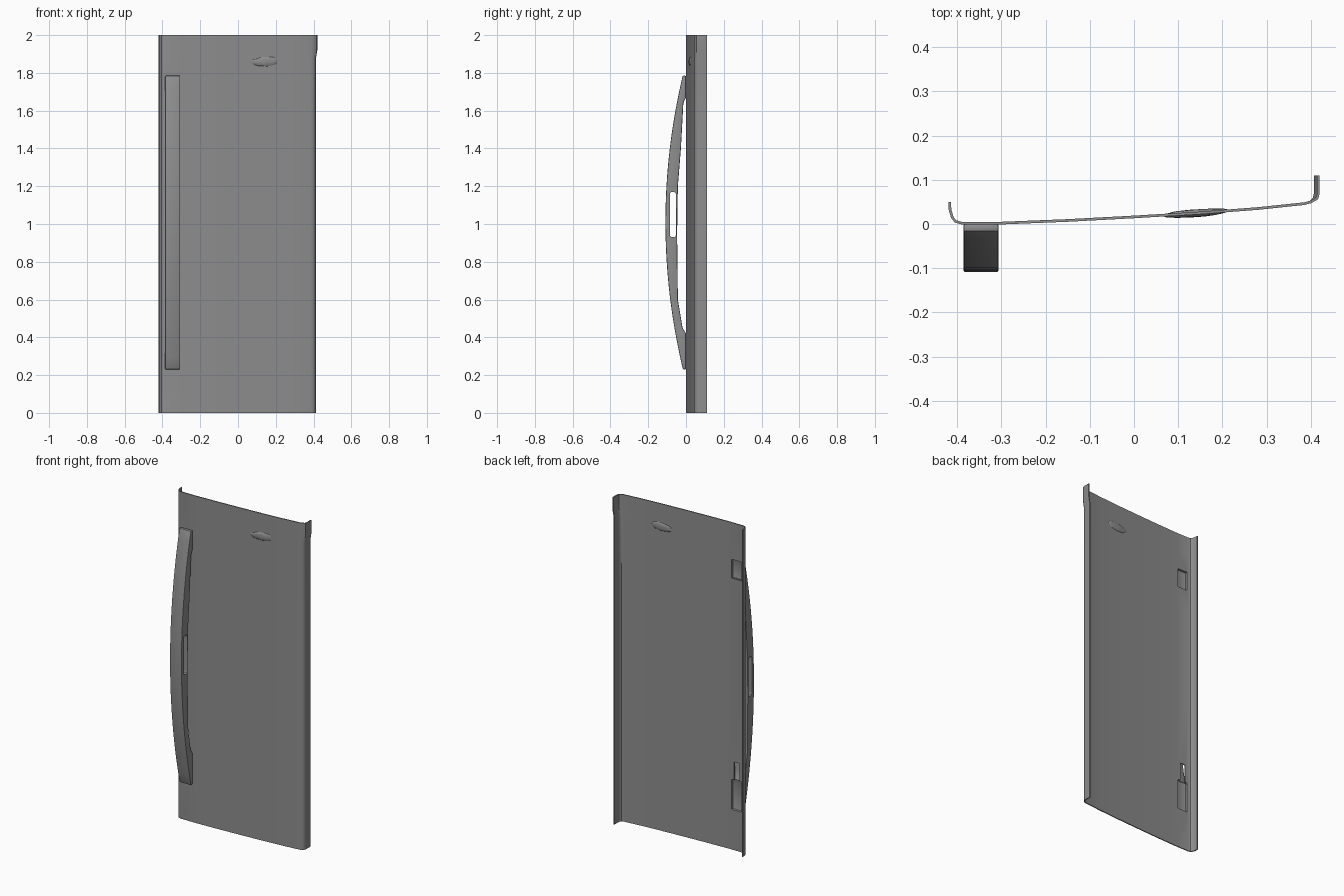
import bpy, bmesh, random
from mathutils import Vector

if "Cube" in bpy.data.objects:
    bpy.data.objects.remove(bpy.data.objects["Cube"])
random.seed(4)

steel = bpy.data.materials.new("grey_steel")
steel.use_nodes = True
GREY = (0.27, 0.27, 0.27, 1)
steel.diffuse_color = GREY
steel.node_tree.nodes["Principled BSDF"].inputs["Base Color"].default_value = GREY


def make(name, bm):
    bmesh.ops.recalc_face_normals(bm, faces=bm.faces)
    mesh = bpy.data.meshes.new(name)
    bm.to_mesh(mesh)
    bm.free()
    obj = bpy.data.objects.new(name, mesh)
    bpy.context.collection.objects.link(obj)
    mesh.materials.append(steel)
    return obj


def box(name, x, y, z, bevel=0.008):
    bm = bmesh.new()
    bmesh.ops.create_cube(bm, size=1)
    for v in bm.verts:
        v.co = [a + (b - a) * (c + 0.5) for (a, b), c in zip((x, y, z), v.co)]
    bmesh.ops.bevel(bm, geom=bm.edges[:], offset=bevel, segments=2,
                    profile=0.5, affect='EDGES')
    obj = make(name, bm)
    obj.hide_render = True
    return obj


def cut(obj, cutter):
    mod = obj.modifiers.new("cut", 'BOOLEAN')
    mod.operation = 'DIFFERENCE'
    mod.solver = 'EXACT'
    mod.object = cutter


def finish(obj, angle=0.6):
    bpy.ops.object.select_all(action='DESELECT')
    obj.select_set(True)
    bpy.context.view_layer.objects.active = obj
    bpy.ops.object.convert(target='MESH')
    bpy.ops.object.shade_smooth_by_angle(angle=angle)


def lerp_table(table, t):
    for (a, va), (b, vb) in zip(table, table[1:]):
        if a <= t <= b:
            return va + (vb - va) * (t - a) / (b - a)


# Door panel: gently curved sheet with a lip on one side and a flange on the other
plan = [(-0.417, 0.05), (-0.416, 0.032), (-0.411, 0.015), (-0.404, 0.006), (-0.39, 0.002),
        (-0.3, 0.002), (-0.15, 0.008), (0, 0.016), (0.15, 0.025), (0.28, 0.035), (0.385, 0.046),
        (0.4, 0.05), (0.407, 0.058), (0.41, 0.07), (0.41, 0.11)]
bm = bmesh.new()
rows = []
for z in (0, 0.5, 1, 1.5, 1.88, 1.92, 2):
    flare = 0.007 if z > 1.9 else 0
    rows.append([bm.verts.new((x + (flare if x > 0.4 else 0), y, z)) for x, y in plan])
for low, high in zip(rows, rows[1:]):
    for i in range(len(plan) - 1):
        bm.faces.new((low[i], low[i + 1], high[i + 1], high[i]))
panel = make("door_panel", bm)
sheet = panel.modifiers.new("thickness", 'SOLIDIFY')
sheet.thickness = 0.006
sheet.offset = 0

# Bowed handle: rectangular section lofted along the height
inner = [(0.23, 0.0), (0.42, 0.0), (0.45, -0.018), (0.6, -0.043), (0.95, -0.047),
         (1.2, -0.043), (1.4, -0.027), (1.64, -0.014), (1.67, 0.0), (1.785, 0.0)]
stations = sorted({0.23 + 1.555 * i / 24 for i in range(25)} | {z for z, _ in inner[1:-1]})
stations = [min(z, inner[-1][0]) for z in stations]
bm = bmesh.new()
rings = []
for z in stations:
    front = -0.109 + 0.092 * ((z - 1.01) / 0.777) ** 2
    back = lerp_table(inner, z)
    rings.append([bm.verts.new(p) for p in ((-0.386, back, z), (-0.386, front, z),
                                            (-0.306, front, z), (-0.306, back, z))])
for low, high in zip(rings, rings[1:]):
    for i in range(4):
        j = (i + 1) % 4
        bm.faces.new((low[i], low[j], high[j], high[i]))
bm.faces.new(rings[0])
bm.faces.new(rings[-1])
handle = make("door_handle", bm)
soft = handle.modifiers.new("soft_edges", 'BEVEL')
soft.width = 0.005
soft.segments = 2
soft.angle_limit = 0.9

# Finger slot through the handle, and mounting pockets open to the back
slot = box("slot_cutter", (-0.45, -0.25), (-0.086, -0.053), (0.93, 1.17), 0.012)
upper = box("upper_pocket_cutter", (-0.38, -0.313), (-0.009, 0.04), (1.66, 1.775), 0.003)
lower = box("lower_pocket_cutter", (-0.38, -0.313), (-0.009, 0.04), (0.245, 0.43), 0.003)
notch = box("notch_cutter", (-0.365, -0.33), (-0.009, 0.04), (0.42, 0.54), 0.003)
for cutter in (slot, upper, lower):
    cut(handle, cutter)
for cutter in (upper, lower, notch):
    cut(panel, cutter)
finish(panel)
finish(handle)
for cutter in (slot, upper, lower, notch):
    bpy.data.objects.remove(cutter)

# Embossed badge: uneven flattened oval showing on both sides of the sheet
bm = bmesh.new()
bmesh.ops.create_icosphere(bm, subdivisions=3, radius=1)
for v in bm.verts:
    p = v.co * random.uniform(0.92, 1.06)
    x = p.x * 0.075
    v.co = Vector((0.14 + x, 0.0245 + x * 0.07 + p.y * 0.009,
                   1.86 + p.z * (0.026 + 0.06 * x) + 0.05 * x))
badge = make("embossed_badge", bm)
finish(badge, 1.0)
